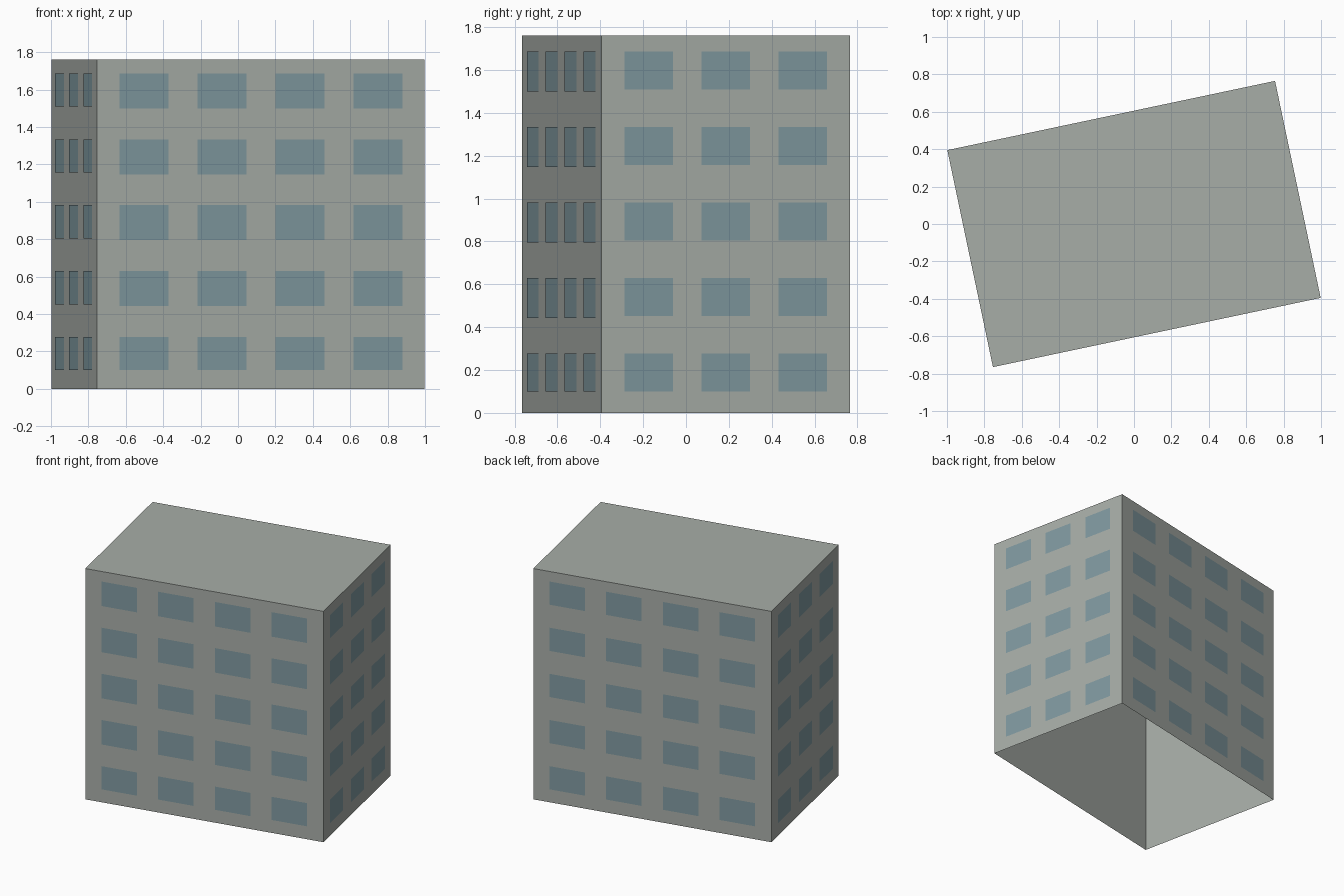
import bpy
import bmesh
from mathutils import Vector

if "Cube" in bpy.data.objects:
    bpy.data.objects.remove(bpy.data.objects["Cube"])

HEIGHT = 1.762
FLOORS = 5
STOREY = HEIGHT / FLOORS
OFFSET = 0.003
UP = Vector((0, 0, 1))

# Footprint, counter-clockwise from the front left-hand corner of the plan
A, B = Vector((-0.754, -0.765, 0)), Vector((0.998, -0.395, 0))
CORNERS = [A, B, -A, -B]


def material(name, color):
    mat = bpy.data.materials.new(name)
    mat.use_nodes = True
    mat.diffuse_color = (*color, 1)
    mat.node_tree.nodes["Principled BSDF"].inputs["Base Color"].default_value = (*color, 1)
    return mat


def make_object(name, bm, mat):
    mesh = bpy.data.meshes.new(name)
    bm.to_mesh(mesh)
    bm.free()
    mesh.materials.append(mat)
    obj = bpy.data.objects.new(name, mesh)
    bpy.context.collection.objects.link(obj)
    return obj


def add_quad(bm, points):
    bm.faces.new([bm.verts.new(p) for p in points])


concrete = material("grey concrete", (0.39, 0.42, 0.39))
glass = material("blue grey glass", (0.216, 0.319, 0.352))

# Building shell: four walls and a flat roof, open underneath
bm = bmesh.new()
low = [bm.verts.new(c) for c in CORNERS]
high = [bm.verts.new(c + UP * HEIGHT) for c in CORNERS]
for i in range(4):
    j = (i + 1) % 4
    bm.faces.new((low[i], low[j], high[j], high[i]))
bm.faces.new(high)
make_object("building_shell", bm, concrete)


# Windows: a grid of thin panes on each wall
def window_grid(name, start, end, centres, width, sill_drop=0):
    bm = bmesh.new()
    along = end - start
    normal = along.cross(UP).normalized()
    for floor in range(FLOORS):
        bottom = 0.1 + floor * STOREY - (sill_drop if floor else 0)
        top = 0.277 + floor * STOREY
        for c in centres:
            left = start + along * (c - width / 2) + normal * OFFSET
            right = start + along * (c + width / 2) + normal * OFFSET
            add_quad(bm, (left + UP * bottom, right + UP * bottom,
                          right + UP * top, left + UP * top))
    make_object(name, bm, glass)


LONG = [1 / 7 + i * 5 / 21 for i in range(4)]
SHORT = [0.19, 0.5, 0.81]
window_grid("front_windows", CORNERS[0], CORNERS[1], LONG, 0.149, 0.01)
window_grid("left_windows", CORNERS[1], CORNERS[2], SHORT, 0.195)
window_grid("back_windows", CORNERS[2], CORNERS[3], LONG, 0.149)
window_grid("right_windows", CORNERS[3], CORNERS[0], SHORT, 0.195)
